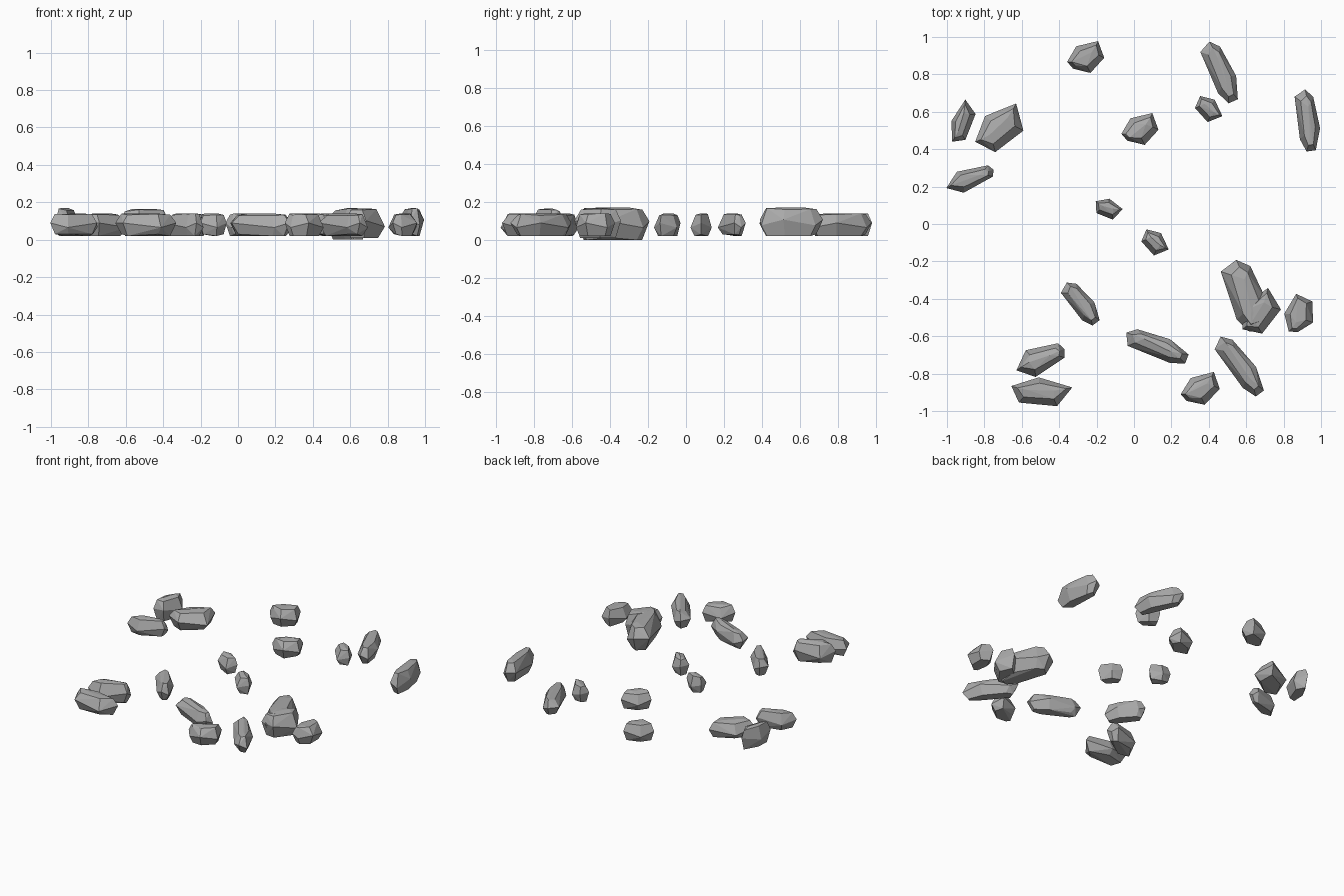
import bpy
import bmesh
import random
from math import cos, sin, radians
from mathutils import Vector

if "Cube" in bpy.data.objects:
    bpy.data.objects.remove(bpy.data.objects["Cube"], do_unlink=True)

random.seed(7)

# One plain stone colour
stone = bpy.data.materials.new("stone grey")
stone.use_nodes = True
stone.diffuse_color = (0.4, 0.4, 0.4, 1)
stone.node_tree.nodes["Principled BSDF"].inputs["Base Color"].default_value = stone.diffuse_color

# Widest outline of each kind of rock, long axis along x
OUTLINES = {
    "chunk": [(-1, .5), (-.1, 1), (1.05, .45), (.8, -.7), (-.3, -1), (-.95, -.1)],
    "slab": [(-1, .4), (-.1, 1), (1, .3), (.5, -1), (-.75, -.75)],
    "shard": [(-1, -.05), (-.75, .6), (.25, 1), (.93, .5), (.95, -.3), (.55, -.8), (-.8, -1)],
    "wedge": [(-1, -.1), (-.4, .95), (.85, .65), (1, .15), (.9, -.4), (-.4, -.95)],
}


def rock(name, kind, x, y, half_length, half_width, angle, bottom=.02, top=.14):
    """Faceted rock: narrow base, jagged waist and narrow crown wrapped in a hull."""
    bm = bmesh.new()
    outline = OUTLINES[kind]
    turn = radians(angle)
    height = top - bottom

    def add(u, v, level):
        px, py = u * half_length, v * half_width
        bm.verts.new(Vector((x + px * cos(turn) - py * sin(turn),
                             y + px * sin(turn) + py * cos(turn),
                             bottom + height * level)))

    for i, (u, v) in enumerate(outline):
        add(u * .8, v * .62, random.choice((0, 0, .08)))
        add(u, v, .38 if i % 2 else .58)
        add(u * .8, v * .55 + .05, random.uniform(.9, 1))
    # Crown ridge, slightly off the middle
    add(-.45, .12, 1)
    add(.4, .08, 1)

    hull = bmesh.ops.convex_hull(bm, input=bm.verts[:])
    spare = [g for g in hull["geom_interior"] if isinstance(g, bmesh.types.BMVert)]
    bmesh.ops.delete(bm, geom=spare, context='VERTS')
    bmesh.ops.dissolve_limit(bm, angle_limit=radians(6), verts=bm.verts[:], edges=bm.edges[:])
    bmesh.ops.recalc_face_normals(bm, faces=bm.faces[:])
    mesh = bpy.data.meshes.new(name)
    bm.to_mesh(mesh)
    bm.free()
    mesh.materials.append(stone)
    bpy.context.collection.objects.link(bpy.data.objects.new(name, mesh))


# Back group
rock("back_chunk", "chunk", -.255, .89, .097, .08, 35)
rock("centre_back_chunk", "chunk", .035, .505, .097, .08, 35)
rock("back_left_shard", "shard", .467, .81, .177, .068, -70)
rock("back_left_pebble", "slab", .4, .615, .08, .058, -40)
rock("far_left_shard", "shard", .93, .55, .17, .062, -86, top=.17)

# Right group
rock("right_outer_slab", "slab", -.918, .547, .118, .057, 74, top=.17)
rock("right_inner_slab", "slab", -.715, .517, .15, .1, 45)
rock("right_wedge", "wedge", -.877, .24, .135, .062, 18)

# Middle pebbles
rock("middle_right_pebble", "slab", -.137, .083, .075, .052, -14)
rock("middle_left_pebble", "slab", .113, -.098, .08, .058, -40)

# Front right group
rock("front_right_shard", "shard", -.28, -.425, .137, .06, -56)
rock("front_right_wedge", "wedge", -.5, -.727, .14, .08, 20, top=.165)
rock("front_right_slab", "slab", -.493, -.897, .163, .077, 0)

# Front left group
rock("front_long_shard", "shard", .125, -.655, .182, .064, -25)
rock("front_chunk", "chunk", .358, -.883, .104, .08, 35)
rock("front_left_shard", "shard", .57, -.76, .19, .067, -57)
rock("left_chunk", "chunk", .884, -.483, .1, .08, 80)
rock("left_boulder", "shard", .6, -.385, .2, .1, -76, bottom=0, top=.17)
rock("left_boulder_side", "slab", .675, -.468, .13, .09, 60, bottom=.01, top=.168)
